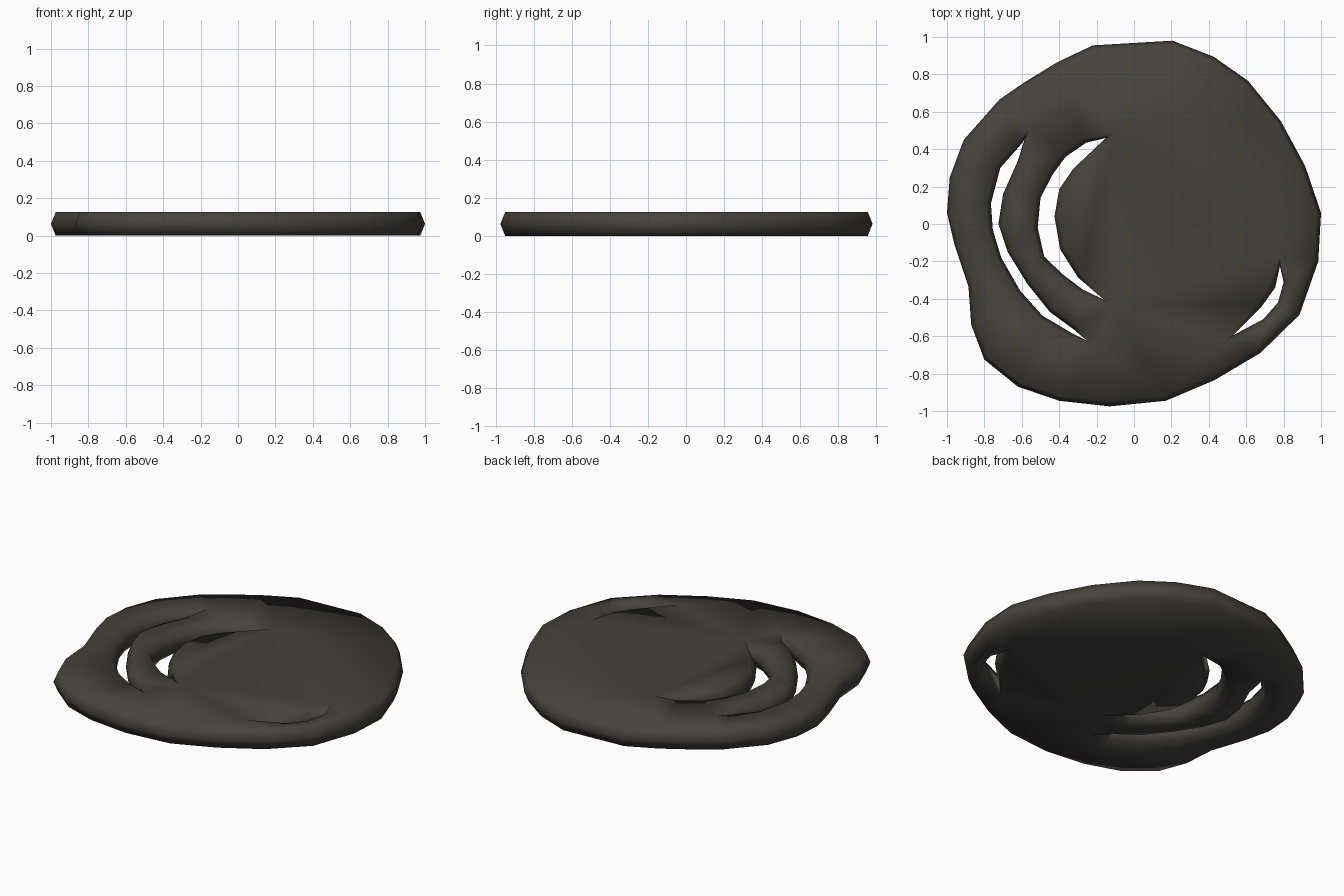
import bpy, bmesh
from mathutils import Vector

if "Cube" in bpy.data.objects:
    bpy.data.objects.remove(bpy.data.objects["Cube"])

HEIGHT = 0.125   # full thickness
INSET = 0.025    # how far top and bottom step back from the mid-height edge

# Silhouette and the three curved slots, read at mid height
outline = [(-1, .06), (-.985, .25), (-.91, .45), (-.72, .665), (-.59, .755), (-.41, .865),
           (-.22, .955), (.205, .98), (.425, .895), (.61, .765), (.785, .55), (.915, .31),
           (1, .06), (.985, -.2), (.885, -.485), (.675, -.69), (.43, -.835), (.17, -.945),
           (-.13, -.975), (-.4, -.945), (-.62, -.87), (-.8, -.725), (-.87, -.54),
           (-.885, -.335), (-.96, -.11)]
outer_slot = [(-.585, .455), (-.6, .43), (-.715, .3), (-.765, .11), (-.755, -.03), (-.71, -.18),
              (-.61, -.355), (-.49, -.49), (-.33, -.585), (-.25, -.625), (-.32, -.565),
              (-.45, -.47), (-.57, -.32), (-.675, -.15), (-.725, 0), (-.7, .16), (-.62, .34)]
inner_slot = [(-.15, .46), (-.255, .435), (-.365, .36), (-.435, .265), (-.5, .14), (-.515, -.02),
              (-.48, -.175), (-.38, -.27), (-.275, -.35), (-.16, -.405), (-.3, -.285),
              (-.395, -.135), (-.425, .04), (-.4, .185), (-.325, .295)]
right_slot = [(.78, -.225), (.755, -.34), (.68, -.445), (.53, -.595), (.69, -.51),
              (.77, -.42), (.8, -.31)]


def offset(points, distance):
    """Move a closed 2D loop outwards by distance (inwards if negative)."""
    pts = [Vector(p) for p in points]
    area = sum(pts[i - 1].cross(pts[i]) for i in range(len(pts)))
    side = 1 if area > 0 else -1
    result = []
    for i, p in enumerate(pts):
        a = (p - pts[i - 1]).normalized()
        b = (pts[(i + 1) % len(pts)] - p).normalized()
        na, nb = Vector((a.y, -a.x)), Vector((b.y, -b.x))
        n = na + nb
        n = n.normalized() if n.length > 1e-4 else a
        miter = min(1 / max(n.dot(na), 0.1), 2.2)     # limit the sharp slot tips
        result.append(p + n * side * distance * miter)
    return result


bm = bmesh.new()
caps = {0: [], 2: []}
for points, step in ((outline, -INSET), (outer_slot, INSET), (inner_slot, INSET), (right_slot, INSET)):
    # Bevelled wall: inset bottom loop, full mid loop, inset top loop
    small = offset(points, step)
    rows = [[bm.verts.new((p[0], p[1], z)) for p in loop]
            for loop, z in ((small, 0), (points, HEIGHT / 2), (small, HEIGHT))]
    n = len(points)
    for low, high in zip(rows, rows[1:]):
        for i in range(n):
            j = (i + 1) % n
            bm.faces.new((low[i], low[j], high[j], high[i]))
    for k in caps:
        caps[k] += [bm.edges.get((rows[k][i], rows[k][(i + 1) % n])) for i in range(n)]

# Flat top and bottom, filled around the slots
for k, direction in ((0, -1), (2, 1)):
    bmesh.ops.triangle_fill(bm, use_beauty=True, use_dissolve=False,
                            edges=caps[k], normal=(0, 0, direction))
bmesh.ops.recalc_face_normals(bm, faces=bm.faces[:])
for f in bm.faces:
    f.smooth = True

mesh = bpy.data.meshes.new("slotted_disc")
bm.to_mesh(mesh)
bm.free()
disc = bpy.data.objects.new("slotted_disc", mesh)
bpy.context.collection.objects.link(disc)

mat = bpy.data.materials.new("dark warm grey")
mat.diffuse_color = (0.062, 0.054, 0.045, 1)
mat.use_nodes = True
mat.node_tree.nodes["Principled BSDF"].inputs["Base Color"].default_value = mat.diffuse_color
mesh.materials.append(mat)
